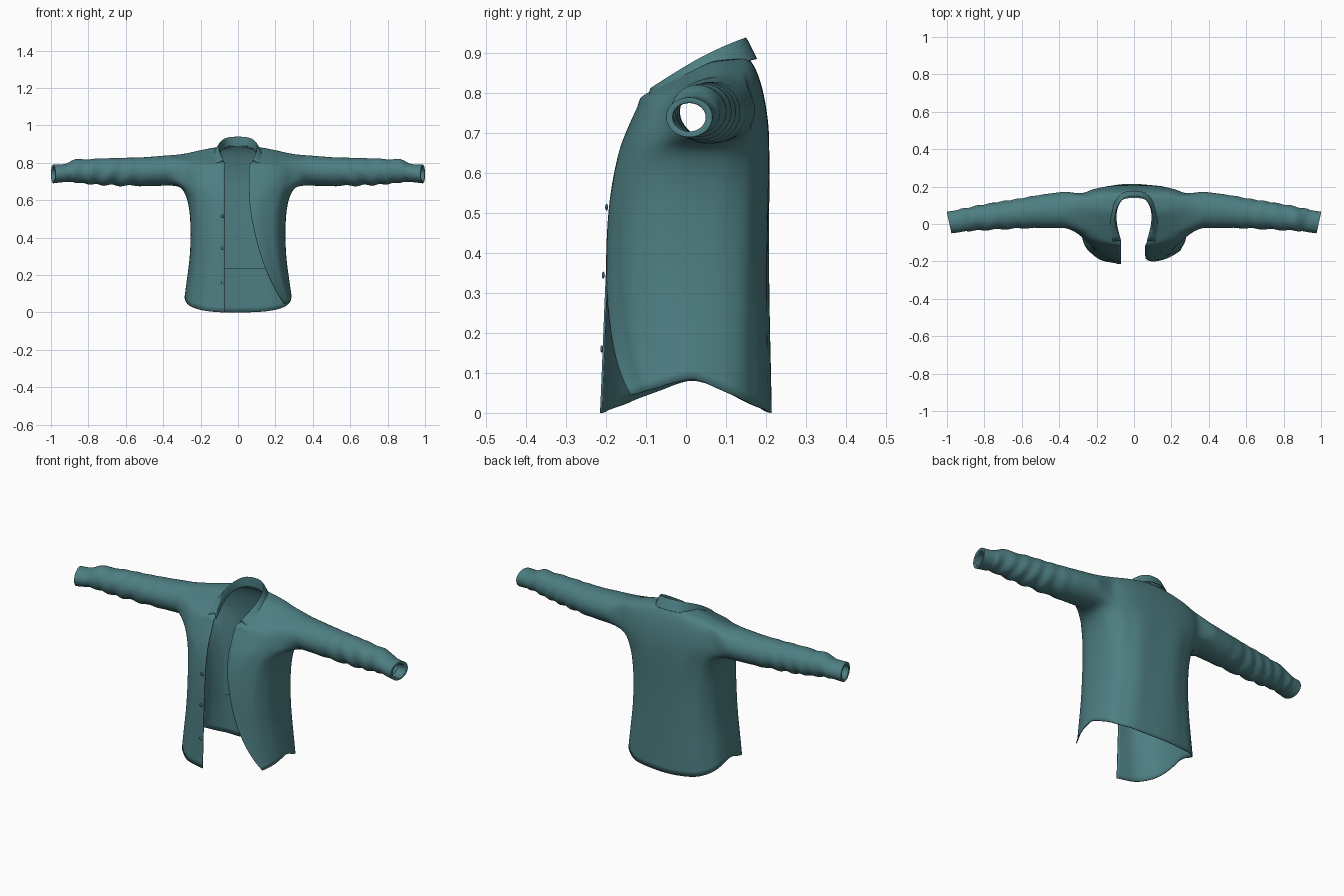
import bpy, bmesh
from math import sin, cos, acos, pi, radians
from mathutils import Vector

cube = bpy.data.objects.get("Cube")
if cube:
    bpy.data.objects.remove(cube)

cloth = bpy.data.materials.new("teal cloth")
cloth.use_nodes = True
cloth.diffuse_color = (0.075, 0.21, 0.225, 1)
cloth.node_tree.nodes["Principled BSDF"].inputs["Base Color"].default_value = cloth.diffuse_color


def finish(name, bm, thickness=0.0, levels=2):
    bmesh.ops.recalc_face_normals(bm, faces=bm.faces)
    mesh = bpy.data.meshes.new(name)
    bm.to_mesh(mesh)
    bm.free()
    mesh.materials.append(cloth)
    mesh.polygons.foreach_set("use_smooth", [True] * len(mesh.polygons))
    obj = bpy.data.objects.new(name, mesh)
    bpy.context.collection.objects.link(obj)
    if levels:
        sub = obj.modifiers.new("smooth", "SUBSURF")
        sub.levels = sub.render_levels = levels
        sub.boundary_smooth = "PRESERVE_CORNERS"
    if thickness:
        solid = obj.modifiers.new("thickness", "SOLIDIFY")
        solid.thickness = thickness
    return obj


def skin(bm, a, b, closed=False):
    n = len(a)
    for i in range(n if closed else n - 1):
        k = (i + 1) % n
        bm.faces.new((a[i], a[k], b[k], b[i]))


# Body rings: front z, side z, back z, half width, front y, back y, side y, right gap, left gap
RINGS = [
    (0.00, 0.09, 0.00, .287, -.217, .214, .02, .07, .25),
    (0.12, 0.18, 0.12, .275, -.214, .212, .02, .07, .20),
    (0.27, 0.29, 0.27, .258, -.210, .209, .02, .07, .13),
    (0.42, 0.42, 0.42, .253, -.204, .208, .02, .07, .09),
    (0.54, 0.54, 0.55, .258, -.194, .210, .03, .07, .065),
    (0.62, 0.62, 0.64, .275, -.180, .211, .05, .07, .06),
    (0.67, 0.675, 0.70, .305, -.165, .209, .07, .07, .06),
    (0.71, 0.72, 0.74, .315, -.148, .205, .08, .07, .06),
    (0.74, 0.765, 0.78, .315, -.135, .199, .08, .07, .06),
    (0.76, 0.81, 0.82, .31, -.125, .19, .08, .07, .06),
    (0.78, 0.848, 0.85, .28, -.118, .18, .08, .07, .06),
    (0.79, 0.868, 0.875, .20, -.118, .168, .07, .07, .065),
    (0.80, 0.882, 0.89, .105, -.12, .155, .06, .07, .068),
]
N = 8       # columns per quarter
POW = 0.72  # boxiness of the body section


def body_point(i, j, inset=0.0):
    zf, zs, zb, w, yf, yb, yc, gap_r, gap_l = RINGS[i]
    left = j > 2 * N
    k = j if not left else 4 * N - j     # 0 front edge, N side seam, 2N back centre
    gap = gap_l if left else gap_r
    if k < N:
        edge = acos((gap / w) ** (1 / POW))
        t = edge * (1 - k / N)
        s = sin(t) ** POW
        y, z = yc + (yf - yc) * s, zs + (zf - zs) * s / sin(edge) ** POW
        if left and i == 0:
            z = zs - 0.045 * s / sin(edge) ** POW
    else:
        t = pi / 2 * (k / N - 1)
        s = sin(t) ** POW if k > N else 0
        y, z = yc + (yb - inset - yc) * s, zs + (zb - zs) * s
    x = w * max(cos(t), 0) ** POW
    # soft vertical folds in the lower body
    if i < 6:
        y += 0.004 * sin(j * 2.1 + i * 0.5)
    return Vector((x if left else -x, y, z))


# Sleeve stations: x, y, z, half depth, half height
SLEEVE = [
    (.35, .077, .760, .100, .083), (.50, .068, .753, .090, .078),
    (.62, .055, .752, .080, .075), (.72, .045, .753, .074, .073),
    (.82, .033, .753, .068, .066), (.87, .027, .759, .064, .064),
    (.92, .020, .746, .060, .050), (.94, .014, .744, .059, .048),
    (.99, .008, .740, .059, .051),
]


def sleeve_station(x):
    for a, b in zip(SLEEVE, SLEEVE[1:]):
        if x <= b[0] + 1e-6:
            f = (x - a[0]) / (b[0] - a[0])
            return [p + (q - p) * f for p, q in zip(a, b)]
    return SLEEVE[-1]


def sleeve_ring(bm, x, side, scale=1.0, back=0.0):
    _, yc, zc, ry, rz = sleeve_station(x)
    crumple = 0.006 * max(0, min(1, (x - .45) / .2)) if x < .92 else 0
    ring = []
    for k in range(20):
        a = radians(-144 + 18 * k)
        r = scale * (1 + crumple / .07 * sin(x * 75 + 2.2 * sin(a + x * 9)) * (0.7 - 0.4 * sin(a)))
        y = ry * r * cos(a)
        tilt = 0.22 * y * max(0, (x - .5) / .5)
        ring.append(bm.verts.new((side * (x - back + tilt), yc + y, zc + rz * r * sin(a))))
    return ring


# Body with sleeves joined to the armholes
bm = bmesh.new()
grid = [[bm.verts.new(body_point(i, j)) for j in range(4 * N + 1)] for i in range(len(RINGS))]
LOW, HIGH = 6, 10
for i in range(len(RINGS) - 1):
    for j in range(4 * N):
        in_hole = LOW <= i < HIGH and (N - 3 <= j < N + 3 or 3 * N - 3 <= j < 3 * N + 3)
        if not in_hole:
            bm.faces.new((grid[i][j], grid[i][j + 1], grid[i + 1][j + 1], grid[i + 1][j]))

for side in (-1, 1):
    cols = [N - 3 + c if side < 0 else 3 * N + 3 - c for c in range(7)]
    loop = [grid[LOW][c] for c in cols]
    loop += [grid[r][cols[-1]] for r in range(LOW + 1, HIGH)]
    loop += [grid[HIGH][c] for c in reversed(cols)]
    loop += [grid[r][cols[0]] for r in range(HIGH - 1, LOW, -1)]
    previous = loop
    steps = [.36 + .022 * n for n in range(26)] + [.925, .935, .96, .985, .988]
    for x in steps:
        ring = sleeve_ring(bm, x, side)
        skin(bm, previous, ring, True)
        previous = ring
    # turned-in cuff end
    for scale, back in ((.97, -.001), (.72, 0), (.70, .005), (.72, .05)):
        ring = sleeve_ring(bm, .988, side, scale, back)
        skin(bm, previous, ring, True)
        previous = ring
bm.verts.index_update()
loose = [v for v in bm.verts if not v.link_faces]
bmesh.ops.delete(bm, geom=loose, context="VERTS")
finish("shirt_body", bm, 0.005)

# Inner back lining
bm = bmesh.new()
rows = [[bm.verts.new(body_point(i, j, 0.016)) for j in range(N + 4, 3 * N - 3)]
        for i in range(2, len(RINGS))]
for v in rows[0]:
    v.co.z = 0.235
for a, b in zip(rows, rows[1:]):
    skin(bm, a, b)
finish("back_lining", bm)

# Collar: stand, fold and leaf, mirrored from the left half
STAND = [(0, .150, .880), (.06, .143, .880), (.095, .08, .870), (.095, 0, .830), (.068, -.092, .785)]
FOLD = [(0, .150, .945), (.065, .140, .942), (.100, .07, .912), (.103, 0, .873), (.075, -.088, .815)]
LEAF = [(0, .182, .888), (.08, .170, .886), (.132, .08, .862), (.148, 0, .828), (.166, -.100, .772)]
bm = bmesh.new()


def collar_row(points):
    full = [(-x, y, z) for x, y, z in points[:0:-1]] + points
    return [bm.verts.new(p) for p in full]


def blend(a, b, f, lift):
    return [tuple(Vector(p).lerp(Vector(q), f) + Vector((0, 0, lift))) for p, q in zip(a, b)]


profile = [STAND, blend(STAND, FOLD, .85, 0), blend(FOLD, LEAF, .08, .004),
           blend(FOLD, LEAF, .3, .004), blend(FOLD, LEAF, .93, 0), LEAF]
rows = [collar_row(p) for p in profile]
for a, b in zip(rows, rows[1:]):
    skin(bm, a, b)
finish("collar", bm, 0.004)

# Buttons on the right front edge
for n, (y, z) in enumerate(((-.199, .515), (-.207, .345), (-.211, .16))):
    bm = bmesh.new()
    bmesh.ops.create_uvsphere(bm, u_segments=10, v_segments=6, radius=0.009)
    bmesh.ops.scale(bm, vec=(1, .4, 1), verts=bm.verts)
    bmesh.ops.translate(bm, vec=(-.082, y, z), verts=bm.verts)
    finish(f"button_{n + 1}", bm, levels=0)
